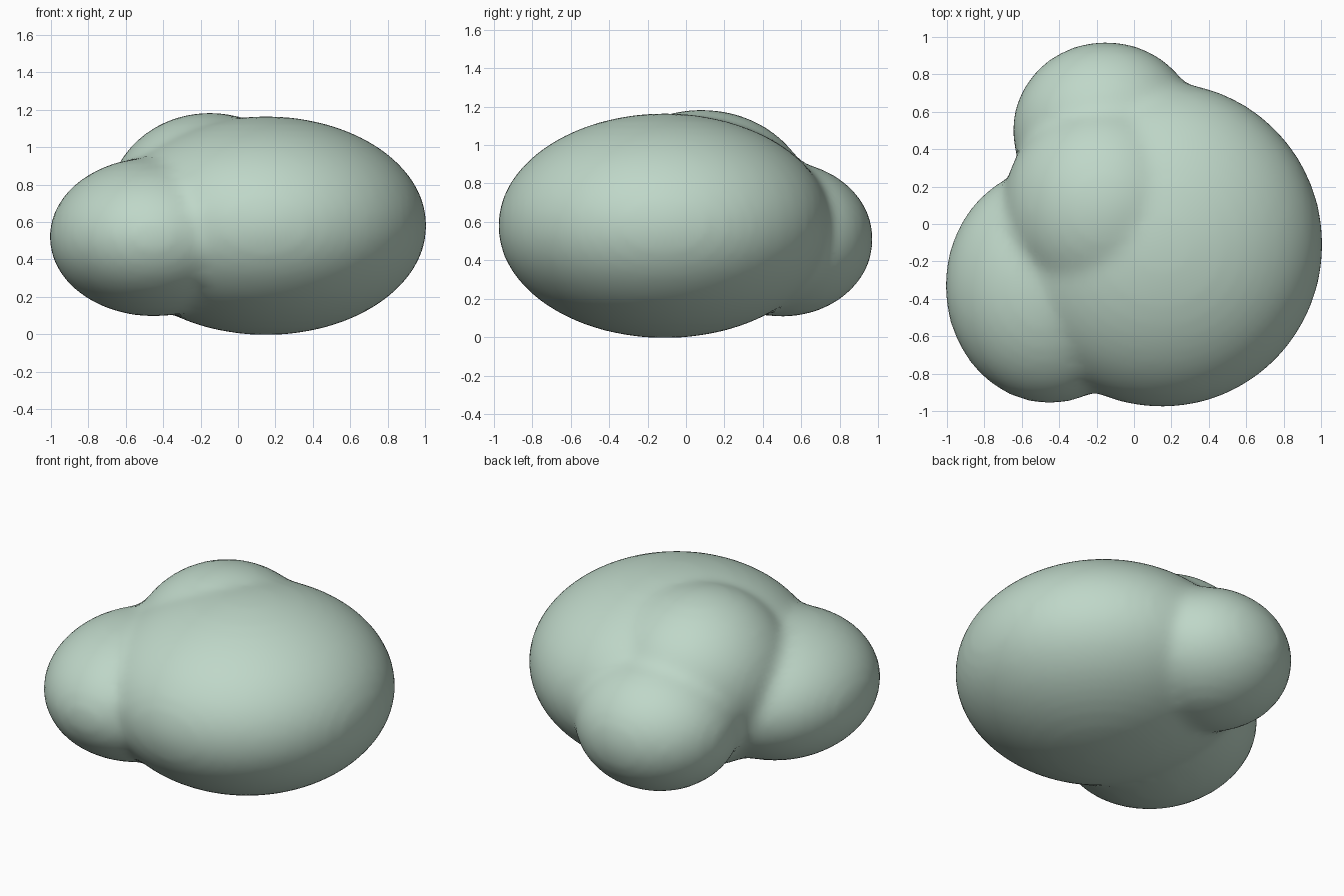
import bpy
import bmesh
from mathutils import Matrix, Vector

default_cube = bpy.data.objects.get("Cube")
if default_cube:
    bpy.data.objects.remove(default_cube, do_unlink=True)

# Single pale green colour
colour = (0.52, 0.68, 0.58, 1.0)
sage = bpy.data.materials.new("pale_sage_green")
sage.use_nodes = True
sage.diffuse_color = colour
bsdf = next(n for n in sage.node_tree.nodes if n.type == "BSDF_PRINCIPLED")
bsdf.inputs["Base Color"].default_value = colour

# Rounded lobes: centre, radii
lobes = [
    ((0.15, -0.11, 0.58), (0.86, 0.87, 0.585)),    # main body
    ((-0.45, -0.33, 0.52), (0.56, 0.63, 0.425)),   # right lobe
    ((-0.15, 0.50, 0.51), (0.50, 0.475, 0.405)),   # back lobe
    ((-0.15, 0.08, 0.68), (0.55, 0.58, 0.505)),    # top lobe
]

bm = bmesh.new()
for centre, radii in lobes:
    place = Matrix.Translation(centre) @ Matrix.Diagonal(Vector(radii)).to_4x4()
    bmesh.ops.create_uvsphere(bm, u_segments=48, v_segments=32, radius=1, matrix=place)
mesh = bpy.data.meshes.new("foliage_clump")
bm.to_mesh(mesh)
bm.free()
mesh.materials.append(sage)
clump = bpy.data.objects.new("foliage_clump", mesh)
bpy.context.collection.objects.link(clump)

# Fuse the lobes into one skin and soften the creases
fuse = clump.modifiers.new("fuse", "REMESH")
fuse.mode = "VOXEL"
fuse.voxel_size = 0.035
fuse.use_smooth_shade = True
soften = clump.modifiers.new("soften", "SMOOTH")
soften.factor = 0.5
soften.iterations = 10
